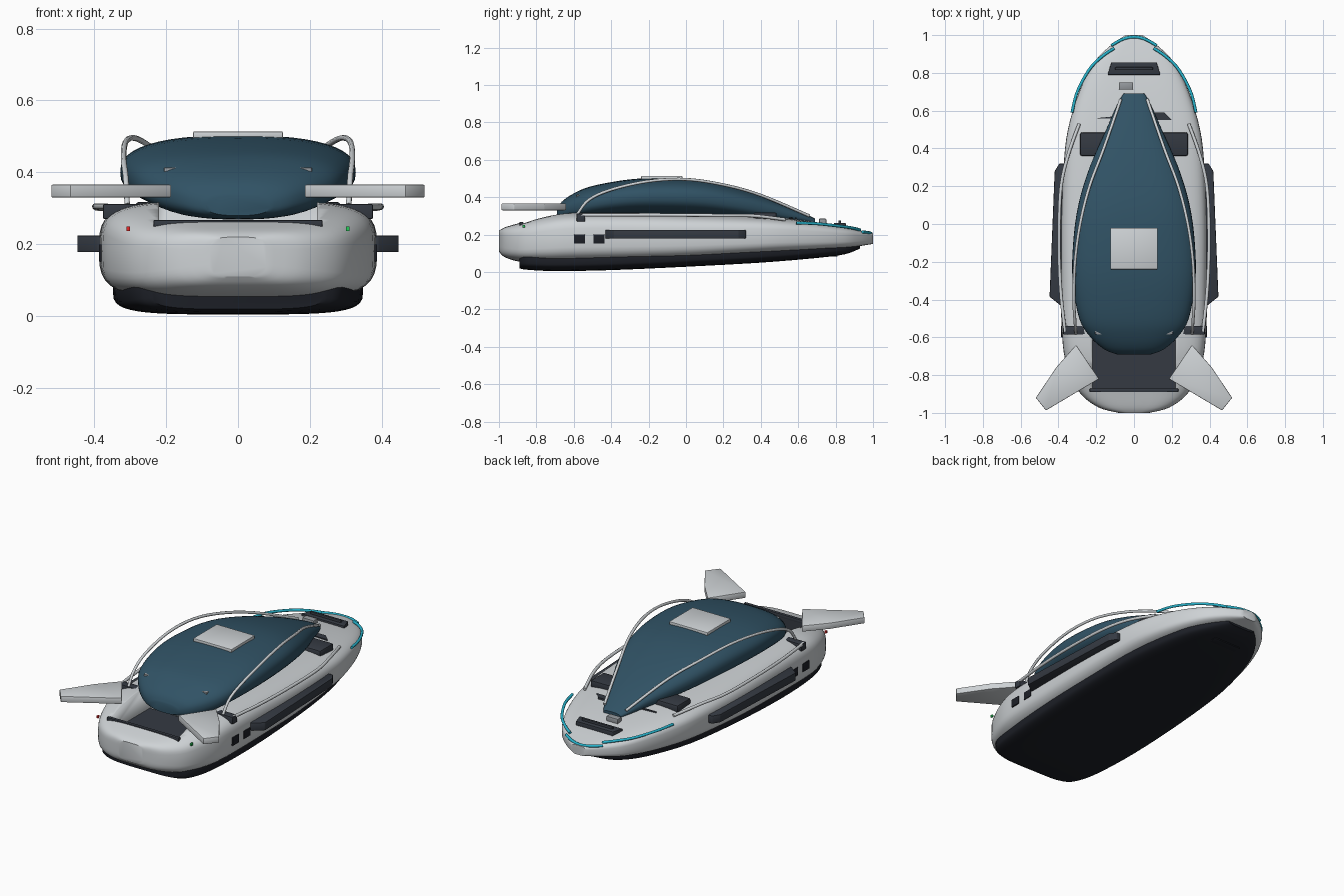
import bpy, bmesh, math
from mathutils import Vector

if "Cube" in bpy.data.objects:
    bpy.data.objects.remove(bpy.data.objects["Cube"])


def mat(name, c):
    m = bpy.data.materials.new(name)
    m.diffuse_color = (*c, 1)
    m.use_nodes = True
    m.node_tree.nodes["Principled BSDF"].inputs["Base Color"].default_value = m.diffuse_color
    return m


WHITE = mat("pale_grey", (0.62, 0.65, 0.67))
DARK = mat("charcoal", (0.035, 0.042, 0.055))
BLACK = mat("near_black", (0.012, 0.014, 0.02))
GLASS = mat("blue_glass", (0.03, 0.085, 0.13))
CYAN = mat("cyan", (0.02, 0.45, 0.6))
GREY = mat("mid_grey", (0.3, 0.32, 0.34))
RED = mat("red", (0.8, 0.02, 0.02))
GREEN = mat("green", (0.02, 0.6, 0.1))


def finish(bm, name, m, angle=35):
    bmesh.ops.recalc_face_normals(bm, faces=bm.faces)
    me = bpy.data.meshes.new(name)
    bm.to_mesh(me)
    bm.free()
    ob = bpy.data.objects.new(name, me)
    bpy.context.collection.objects.link(ob)
    me.materials.append(m)
    bpy.ops.object.select_all(action='DESELECT')
    ob.select_set(True)
    bpy.context.view_layer.objects.active = ob
    bpy.ops.object.shade_smooth_by_angle(angle=math.radians(angle))
    return ob


def spline(rows, k):
    """Catmull-Rom through tuples, k steps per span."""
    p = [rows[0]] + list(rows) + [rows[-1]]
    out = []
    for i in range(1, len(p) - 2):
        for s in range(k):
            t = s / k
            out.append(tuple(0.5 * (2 * b + (c - a) * t + (2*a - 5*b + 4*c - d) * t*t
                             + (3*b - a - 3*c + d) * t**3)
                             for a, b, c, d in zip(*p[i - 1:i + 3])))
    return out + [tuple(rows[-1])]


def loft(name, rows, e, m, n=48, k=4):
    """Rows of (y, half width, bottom z, top z) with superellipse sections."""
    bm = bmesh.new()
    rings = []
    for y, w, lo, hi in spline(rows, k):
        ring = []
        for i in range(n):
            a = 2 * math.pi * i / n
            c, s = math.cos(a), math.sin(a)
            f = lambda v: math.copysign(abs(v) ** (2 / e), v)
            ring.append(bm.verts.new((w * f(c), y, (lo + hi) / 2 + (hi - lo) / 2 * f(s))))
        rings.append(ring)
    for a, b in zip(rings, rings[1:]):
        for i in range(n):
            j = (i + 1) % n
            bm.faces.new((a[i], a[j], b[j], b[i]))
    bm.faces.new(rings[0])
    bm.faces.new(rings[-1])
    return finish(bm, name, m)


def plate(name, pts, z0, z1, m, bevel=0.004):
    """Flat outline extruded between two heights."""
    bm = bmesh.new()
    f = bm.faces.new([bm.verts.new((x, y, z0)) for x, y in pts])
    r = bmesh.ops.extrude_face_region(bm, geom=[f])
    for v in r['geom']:
        if isinstance(v, bmesh.types.BMVert):
            v.co.z = z1
    if bevel:
        bmesh.ops.bevel(bm, geom=bm.edges[:], offset=bevel, segments=2, profile=0.5, affect='EDGES')
    return finish(bm, name, m)


def box(name, x0, x1, y0, y1, z0, z1, m, bevel=0.004):
    return plate(name, [(x0, y0), (x1, y0), (x1, y1), (x0, y1)], z0, z1, m, bevel)


def tube(name, pts, r, m, n=8):
    pts = [Vector(p) for p in spline(pts, 6)]
    bm = bmesh.new()
    rings = []
    for i, p in enumerate(pts):
        d = (pts[min(i + 1, len(pts) - 1)] - pts[max(i - 1, 0)]).normalized()
        u = d.cross(Vector((0.2, 0, 1))).normalized()
        v = d.cross(u)
        rings.append([bm.verts.new(p + r * (math.cos(2*math.pi*j/n) * u + math.sin(2*math.pi*j/n) * v))
                      for j in range(n)])
    for a, b in zip(rings, rings[1:]):
        for j in range(n):
            bm.faces.new((a[j], a[(j + 1) % n], b[(j + 1) % n], b[j]))
    bm.faces.new(rings[0])
    bm.faces.new(rings[-1])
    return finish(bm, name, m, 60)


# Main hull
hull = loft("hull", [(-1, .08, .11, .22), (-.97, .19, .08, .238), (-.89, .29, .055, .262),
                     (-.75, .355, .045, .30), (-.6, .38, .045, .32), (-.3, .385, .05, .32),
                     (0, .385, .06, .312), (.3, .373, .08, .302), (.5, .35, .095, .29),
                     (.7, .29, .11, .266), (.85, .215, .125, .24), (.94, .13, .14, .22),
                     (1, .045, .15, .205)], 4, WHITE)

# Stern well cut into the hull
cut = box("well_cutter", -.22, .22, -.88, -.5, .17, .5, DARK, 0)
cut.hide_render = True
mod = hull.modifiers.new("well", 'BOOLEAN')
mod.object, mod.operation, mod.solver = cut, 'DIFFERENCE', 'EXACT'
bpy.context.view_layer.objects.active = hull
bpy.ops.object.modifier_apply(modifier="well")
bpy.data.objects.remove(cut)
box("well_floor", -.219, .219, -.879, -.51, .165, .18, DARK, 0)
box("well_rear_wall", -.219, .219, -.879, -.87, .17, .262, DARK, 0)
box("well_sill", -.235, .235, -.89, -.87, .245, .268, DARK)

# Dark underbody
loft("underbody", [(-.89, .24, .02, .12), (-.85, .29, .012, .12), (-.7, .325, .005, .115),
                   (-.4, .345, .01, .12), (0, .345, .028, .135), (.4, .32, .05, .155),
                   (.7, .25, .075, .17), (.85, .17, .095, .17), (.93, .09, .125, .175)], 4, BLACK)
box("keel_pad", -.09, .09, .74, .81, .082, .12, BLACK)

# Glass canopy and roof plate
loft("canopy", [(-.69, .09, .28, .335), (-.665, .155, .272, .375), (-.6, .23, .27, .42),
                (-.5, .29, .285, .46), (-.3, .325, .30, .495), (-.1, .322, .30, .503),
                (.1, .295, .295, .49), (.3, .235, .28, .443), (.5, .147, .265, .373),
                (.64, .085, .26, .31), (.69, .055, .255, .285)], 2.5, GLASS)
box("roof_plate", -.125, .125, -.24, -.02, .492, .514, WHITE)

# Foredeck pads
plate("deck_pad", [(-.14, .79), (.14, .79), (.12, .855), (-.12, .855)], .225, .262, DARK)
box("deck_block", -.285, .285, .36, .485, .27, .318, DARK, .01)
box("deck_box", -.08, -.005, .712, .75, .25, .285, GREY)
box("winch_bar", -.1, .1, .815, .83, .25, .275, DARK)
for i in range(4):
    y = .56 + i * .057
    w = .2 - i * .017
    zt = .29 - .022 * i
    plate("deck_slat", [(-w, y), (w, y - .01), (.02, y + .03), (w * .8, y + .03), (-w * .3, y + .015)],
          zt - .03, zt, DARK, 0)

for s, side in ((1, "right"), (-1, "left")):
    # Stern wings
    plate(side + "_wing", [(s * x, y) for x, y in ((.307, -.64), (.185, -.82), (.466, -.987),
          (.52, -.92), (.41, -.757))], .33, .366, WHITE)
    # Side sponsons
    plate(side + "_sponson", [(s * x, y) for x, y in ((.34, .32), (.395, .32), (.42, .28),
          (.447, -.385), (.39, -.43), (.34, -.43))], .178, .225, DARK)
    # Side windows
    for y in (-.6, -.495):
        a, b = sorted((s * .35, s * .387))
        box(side + "_window", a, b, y, y + .06, .152, .2, BLACK, .003)
    # Canopy rails and gunwale rails
    tube(side + "_canopy_rail", [(s * x, y, z) for x, y, z in ((.308, -.58, .31), (.312, -.52, .385),
         (.318, -.4, .44), (.312, -.2, .485), (.285, 0, .495), (.235, .2, .466), (.16, .4, .41),
         (.07, .66, .30))], .008, WHITE)
    tube(side + "_gunwale_rail", [(s * x, y, z) for x, y, z in ((.29, .53, .28), (.35, .36, .30),
         (.388, .18, .302), (.397, -.1, .305), (.388, -.35, .305), (.365, -.57, .305))], .009, WHITE)
    # Bow rails
    tube(side + "_bow_rail", [(s * x, y, z) for x, y, z in ((.328, .59, .262), (.30, .7, .258),
         (.235, .82, .245), (.165, .89, .235), (.105, .93, .225))], .008, CYAN)
    # Vents on the rear of the canopy
    plate(side + "_vent", [(s * x, y) for x, y in ((.21, -.53), (.19, -.53), (.085, -.56),
          (.09, -.585), (.205, -.585))], .385, .414, GREY)
    # Aft deck pads and navigation lights
    a, b = sorted((s * .22, s * .375))
    box(side + "_aft_pad", a, b, -.585, -.54, .27, .312, DARK)
    a, b = sorted((s * .30, s * .31))
    box(side + "_light", a, b, -.875, -.86, .237, .25, GREEN if s > 0 else RED, 0)

tube("bow_arc", [(-.12, .945, .215), (-.06, .978, .21), (0, .99, .207), (.06, .978, .21), (.12, .945, .215)],
     .008, CYAN)
